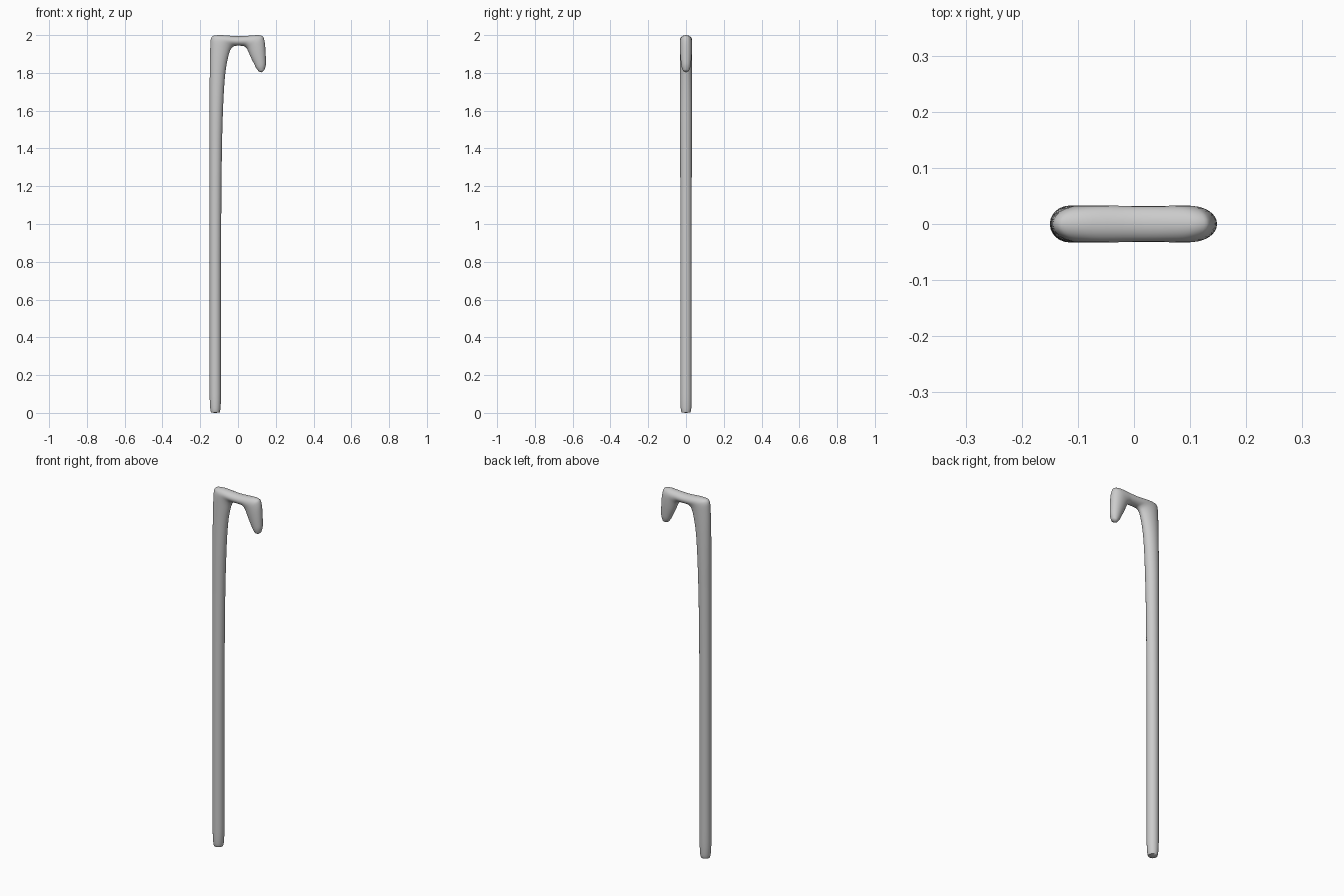
import bpy, bmesh, math
from mathutils import Vector

if "Cube" in bpy.data.objects:
    bpy.data.objects.remove(bpy.data.objects["Cube"])

# Stations along the cane: outer x, z, inner x, z, half thickness in y
stations = [
    (-0.143, 0.002, -0.097, 0.002, 0.023),
    (-0.146, 0.015, -0.094, 0.015, 0.027),
    (-0.150, 0.100, -0.090, 0.100, 0.030),
    (-0.150, 0.600, -0.090, 0.600, 0.030),
    (-0.150, 1.000, -0.089, 1.000, 0.030),
    (-0.150, 1.400, -0.085, 1.400, 0.031),
    (-0.150, 1.660, -0.078, 1.640, 0.033),
    (-0.149, 1.840, -0.067, 1.800, 0.033),
    (-0.147, 1.930, -0.053, 1.880, 0.033),
    (-0.144, 1.978, -0.042, 1.918, 0.033),
    (-0.130, 1.997, -0.030, 1.936, 0.033),
    (-0.090, 2.000, -0.016, 1.943, 0.033),
    (0.000, 1.994, 0.005, 1.944, 0.032),
    (0.060, 1.997, 0.030, 1.942, 0.032),
    (0.105, 2.000, 0.046, 1.930, 0.033),
    (0.130, 1.994, 0.055, 1.912, 0.033),
    (0.141, 1.965, 0.069, 1.880, 0.032),
    (0.146, 1.910, 0.085, 1.848, 0.029),
    (0.148, 1.850, 0.099, 1.821, 0.024),
    (0.140, 1.815, 0.110, 1.808, 0.016),
]
SIDES, STEPS = 24, 4


def spline(a, b, c, d, t):
    # Smooth interpolation through b and c with limited slopes
    def slope(u, v):
        return 0.0 if u * v <= 0 else 2 * u * v / (u + v)
    m0, m1 = slope(b - a, c - b), slope(c - b, d - c)
    return ((2*t**3 - 3*t**2 + 1) * b + (t**3 - 2*t**2 + t) * m0
            + (3*t**2 - 2*t**3) * c + (t**3 - t**2) * m1)


path = []
last = len(stations) - 1
for i in range(last):
    quad = [stations[max(0, min(last, i + k))] for k in (-1, 0, 1, 2)]
    for s in range(STEPS):
        path.append([spline(*col, s / STEPS) for col in zip(*quad)])
path.append(stations[-1])

# Shaft, handle and hook as one continuous skin
bm = bmesh.new()
rings = []
for ox, oz, ix, iz, w in path:
    outer, inner = Vector((ox, 0, oz)), Vector((ix, 0, iz))
    mid, half = (outer + inner) / 2, (outer - inner) / 2
    rings.append([bm.verts.new(mid + half * math.cos(a) + Vector((0, w * math.sin(a), 0)))
                  for a in (2 * math.pi * k / SIDES for k in range(SIDES))])
for r0, r1 in zip(rings, rings[1:]):
    for k in range(SIDES):
        n = (k + 1) % SIDES
        bm.faces.new((r0[k], r0[n], r1[n], r1[k]))

# Rounded hook tip and nearly flat foot
for ring, p in ((rings[0], (-0.12, 0, 0)), (rings[-1], (0.124, 0, 1.802))):
    tip = bm.verts.new(p)
    for k in range(SIDES):
        bm.faces.new((ring[k], ring[(k + 1) % SIDES], tip))
bmesh.ops.recalc_face_normals(bm, faces=bm.faces)

mesh = bpy.data.meshes.new("walking_cane")
bm.to_mesh(mesh)
bm.free()
cane = bpy.data.objects.new("walking_cane", mesh)
bpy.context.collection.objects.link(cane)
bpy.context.view_layer.objects.active = cane
cane.select_set(True)
bpy.ops.object.shade_smooth_by_angle(angle=math.radians(60))
